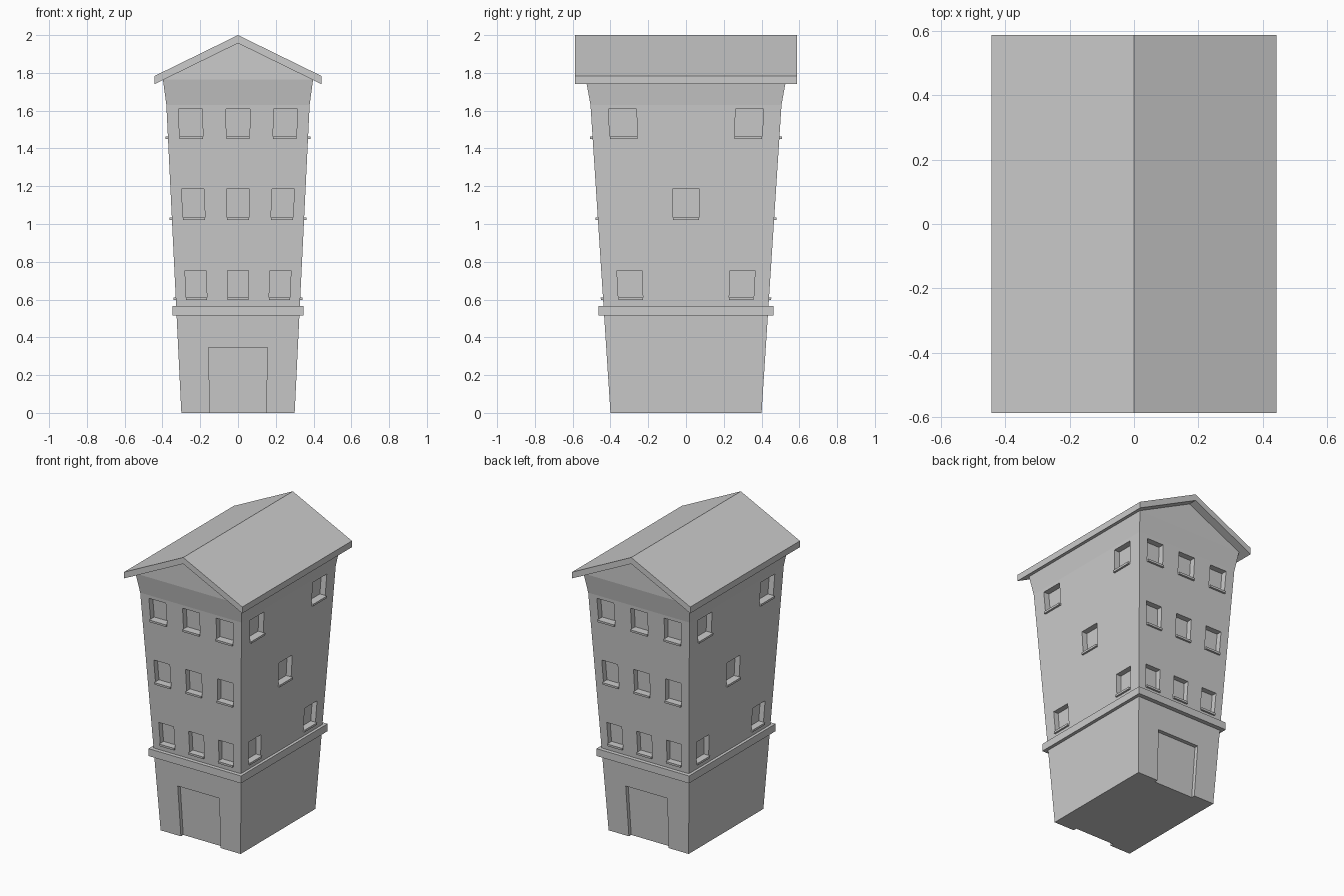
import bpy, bmesh

if "Cube" in bpy.data.objects:
    bpy.data.objects.remove(bpy.data.objects["Cube"])

HX, HY = 0.30, 0.40            # half size of the footprint at ground level
DEPTH, LIP = 0.032, 0.011      # window recess and sill overhang
ROWS = [(0.597, 0.755), (1.02, 1.184), (1.45, 1.608)]


def flare(z):
    """Plan scale of the building at height z."""
    if z <= 1.63:
        return 1 + 0.162 * z
    return 1.264 + (min(z, 1.765) - 1.63) / 0.135 * 0.061


def finish(name, bm, taper=False):
    if taper:
        for v in bm.verts:
            s = flare(v.co.z)
            v.co.x *= s
            v.co.y *= s
    bmesh.ops.recalc_face_normals(bm, faces=bm.faces[:])
    me = bpy.data.meshes.new(name)
    bm.to_mesh(me)
    bm.free()
    ob = bpy.data.objects.new(name, me)
    bpy.context.collection.objects.link(ob)
    return ob


def box(bm, x0, x1, y0, y1, z0, z1):
    vs = bmesh.ops.create_cube(bm, size=1)["verts"]
    for v in vs:
        v.co = ((x0 + x1) / 2 + v.co.x * (x1 - x0),
                (y0 + y1) / 2 + v.co.y * (y1 - y0),
                (z0 + z1) / 2 + v.co.z * (z1 - z0))


def prism(profile, hy):
    """Extrude an x-z profile along y."""
    bm = bmesh.new()
    f = bm.faces.new([bm.verts.new((x, -hy, z)) for x, z in profile])
    ext = bmesh.ops.extrude_face_region(bm, geom=[f])["geom"]
    for v in ext:
        if isinstance(v, bmesh.types.BMVert):
            v.co.y = hy
    return bm


def wall_box(bm, side, sign, c, half, inner, outer, z0, z1):
    """Box straddling a wall: 'inner' deep, 'outer' proud of it."""
    h = HY if side == "y" else HX
    a, b = sorted((sign * (h - inner), sign * (h + outer)))
    if side == "y":
        box(bm, c - half, c + half, a, b, z0, z1)
    else:
        box(bm, a, b, c - half, c + half, z0, z1)


# Window layout: wall axis, wall sign, centre, half width, row
windows = []
for sign in (-1, 1):
    for i, row in enumerate(ROWS):
        windows += [("y", sign, c, 0.05, row) for c in (-0.2, 0, 0.2)]
        centres = (0,) if i == 1 else (-0.267, 0.267)
        windows += [("x", sign, c, 0.059, row) for c in centres]

# Straight body with loops where the walls flare out
bm = prism([(-HX, 0), (HX, 0), (HX, 1.765), (0, 1.962), (-HX, 1.765)], HY)
for z in (1.63, 1.764):
    bmesh.ops.bisect_plane(bm, geom=bm.verts[:] + bm.edges[:] + bm.faces[:],
                           plane_co=(0, 0, z), plane_no=(0, 0, 1))
body = finish("building_walls", bm)

# Cutter for window and door recesses
bm = bmesh.new()
for side, sign, c, half, (z0, z1) in windows:
    wall_box(bm, side, sign, c, half, DEPTH, 0.1, z0, z1)
for sign in (-1, 1):
    wall_box(bm, "y", sign, 0, 0.148, 0.025, 0.1, -0.1, 0.347)
cutter = finish("recess_cutter", bm)
cutter.hide_render = True

mod = body.modifiers.new("recesses", "BOOLEAN")
mod.operation, mod.solver, mod.object = "DIFFERENCE", "EXACT", cutter
dg = bpy.context.evaluated_depsgraph_get()
bm = bmesh.new()
bm.from_mesh(body.evaluated_get(dg).to_mesh())
for ob in (body, cutter):
    bpy.data.objects.remove(ob)
finish("building_walls", bm, taper=True)

# Window sills
bm = bmesh.new()
for side, sign, c, half, (z0, z1) in windows:
    wall_box(bm, side, sign, c, half, DEPTH, LIP, z0, z0 + 0.014)
finish("window_sills", bm, taper=True)

# Ledge above the ground floor
bm = bmesh.new()
box(bm, -0.347, 0.347, -0.463, 0.463, 0.515, 0.565)
finish("floor_ledge", bm)

# Gabled roof
finish("roof", prism([(-0.443, 1.74), (0, 1.957), (0.443, 1.74),
                      (0.443, 1.783), (0, 2.0), (-0.443, 1.783)], 0.587))
